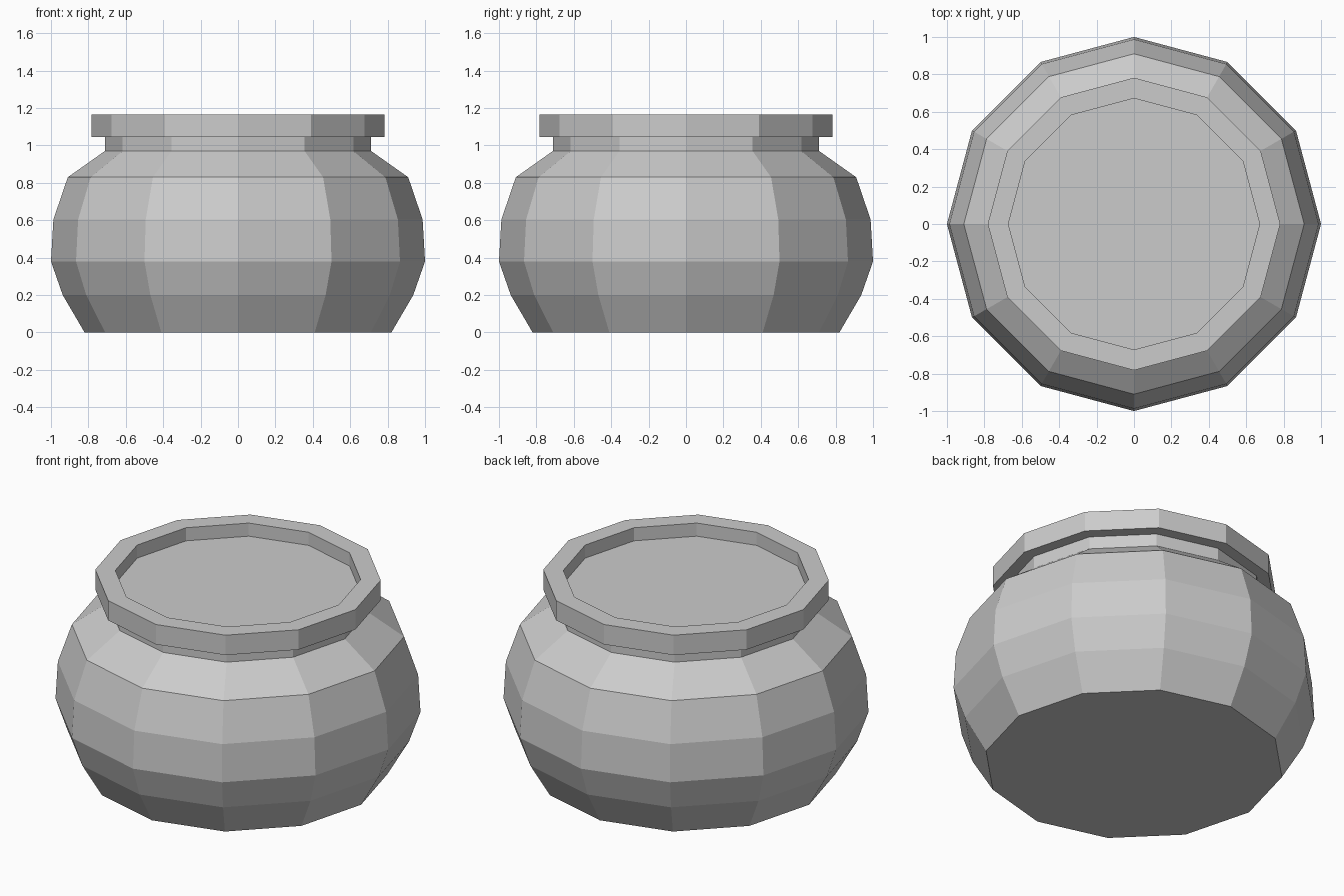
import bpy
import bmesh
from math import sin, cos, pi

if "Cube" in bpy.data.objects:
    bpy.data.objects.remove(bpy.data.objects["Cube"])

SIDES = 12


def lathe(name, profile, cap_start=False, cap_end=False):
    """Spin an (radius, z) profile into a flat-shaded faceted shell."""
    bm = bmesh.new()
    rings = [[bm.verts.new((r * cos(2 * pi * i / SIDES), r * sin(2 * pi * i / SIDES), z))
              for i in range(SIDES)] for r, z in profile]
    for low, high in zip(rings, rings[1:]):
        for i in range(SIDES):
            j = (i + 1) % SIDES
            bm.faces.new((low[i], low[j], high[j], high[i]))
    if cap_start:
        bm.faces.new(rings[0][::-1])
    if cap_end:
        bm.faces.new(rings[-1])
    mesh = bpy.data.meshes.new(name)
    bm.to_mesh(mesh)
    bm.free()
    obj = bpy.data.objects.new(name, mesh)
    bpy.context.collection.objects.link(obj)
    return obj


# Rounded pot with flat base, sloping shoulder and short neck
lathe("pot_body", [(0.82, 0), (0.937, 0.2), (1.0, 0.38), (0.987, 0.604),
                   (0.91, 0.83), (0.712, 0.97), (0.712, 1.045)], cap_start=True)

# Overhanging rim with the recessed surface inside the mouth
lathe("rim_and_contents", [(0.712, 1.045), (0.782, 1.045), (0.782, 1.165),
                           (0.672, 1.165), (0.672, 1.086)], cap_end=True)
